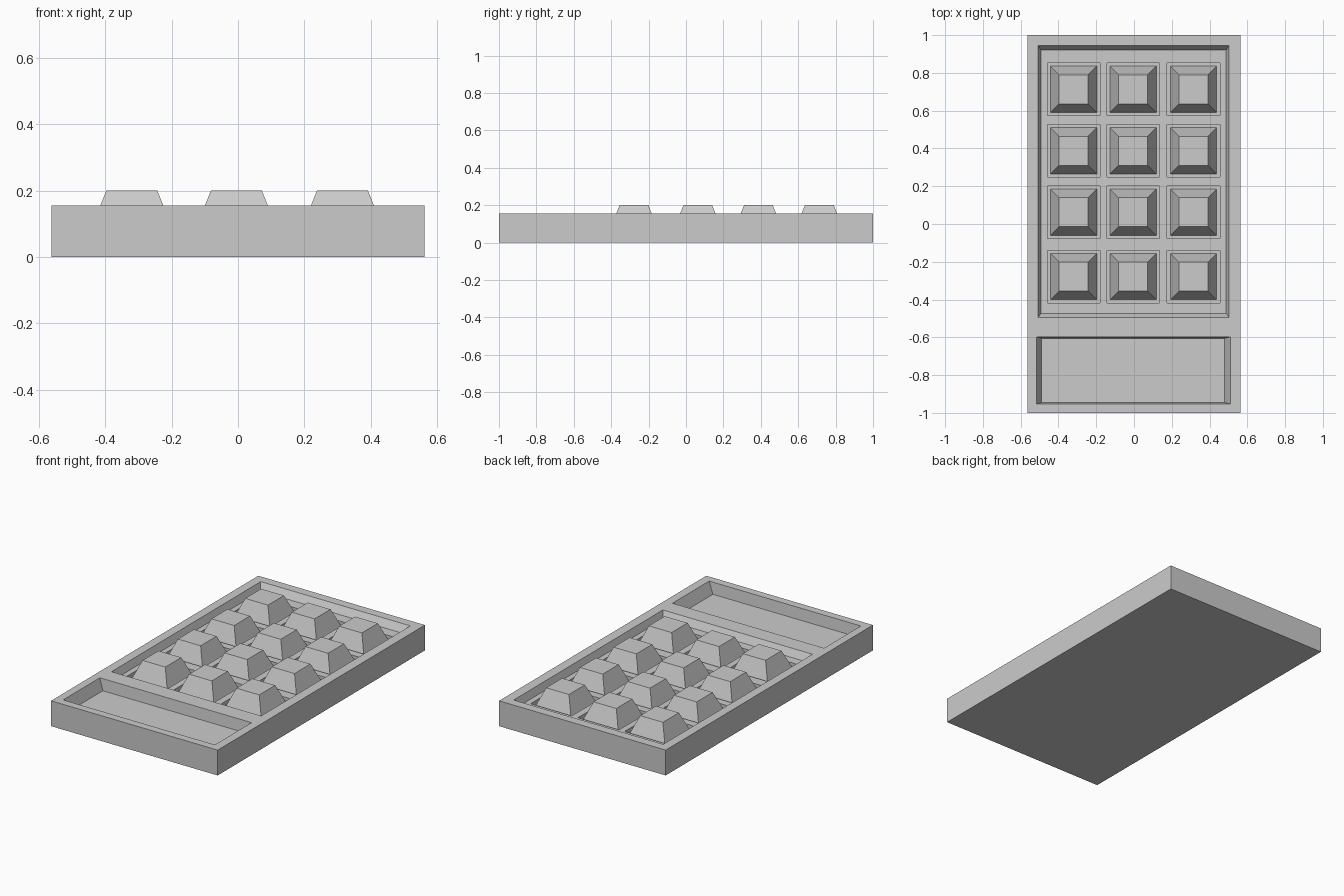
import bpy, bmesh

if "Cube" in bpy.data.objects:
    bpy.data.objects.remove(bpy.data.objects["Cube"])


def loft_rects(name, stacks):
    """Closed solids, each a stack of (x0, x1, y0, y1, z) rectangles."""
    bm = bmesh.new()
    for rects in stacks:
        rings = [[bm.verts.new(p) for p in ((x0, y0, z), (x1, y0, z), (x1, y1, z), (x0, y1, z))]
                 for x0, x1, y0, y1, z in rects]
        bm.faces.new(rings[0][::-1])
        bm.faces.new(rings[-1])
        for a, b in zip(rings, rings[1:]):
            for i in range(4):
                j = (i + 1) % 4
                bm.faces.new((a[i], a[j], b[j], b[i]))
    mesh = bpy.data.meshes.new(name)
    bm.to_mesh(mesh)
    bm.free()
    obj = bpy.data.objects.new(name, mesh)
    bpy.context.collection.objects.link(obj)
    return obj


def square(cx, cy, half, z):
    return (cx - half, cx + half, cy - half, cy + half, z)


def cut(target, cutter):
    mod = target.modifiers.new(cutter.name, 'BOOLEAN')
    mod.operation = 'DIFFERENCE'
    mod.solver = 'EXACT'
    mod.object = cutter
    bpy.context.view_layer.objects.active = target
    bpy.ops.object.modifier_apply(modifier=mod.name)
    bpy.data.objects.remove(cutter)


TOP, TRAY, FLOOR, KEY_TOP = 0.155, 0.11, 0.085, 0.2
columns = (-0.32, -0.005, 0.315)
rows = (0.713, 0.387, 0.063, -0.278)
centres = [(x, y) for y in rows for x in columns]

# Flat casing
body = loft_rects("casing", [[(-0.563, 0.563, -1, 1, 0), (-0.563, 0.563, -1, 1, TOP)]])

# Sloped-wall tray around the keys
rim = (-0.508, 0.503, -0.495, 0.945)
cut(body, loft_rects("key_tray_cutter",
                     [[(-0.492, 0.488, -0.473, 0.92, TRAY), (*rim, TOP), (*rim, 0.3)]]))

# Sloped-wall display window
rim = (-0.515, 0.51, -0.952, -0.598)
cut(body, loft_rects("display_cutter",
                     [[(-0.49, 0.48, -0.945, -0.605, FLOOR), (*rim, TOP), (*rim, 0.3)]]))

# Square well beneath each key
cut(body, loft_rects("key_well_cutter",
                     [[square(x, y, 0.139, FLOOR), square(x, y, 0.139, 0.14)] for x, y in centres]))

# Tapered keys
for i, (x, y) in enumerate(centres):
    loft_rects(f"key_{i + 1}", [[square(x, y, 0.123, FLOOR), square(x, y, 0.077, KEY_TOP)]])
